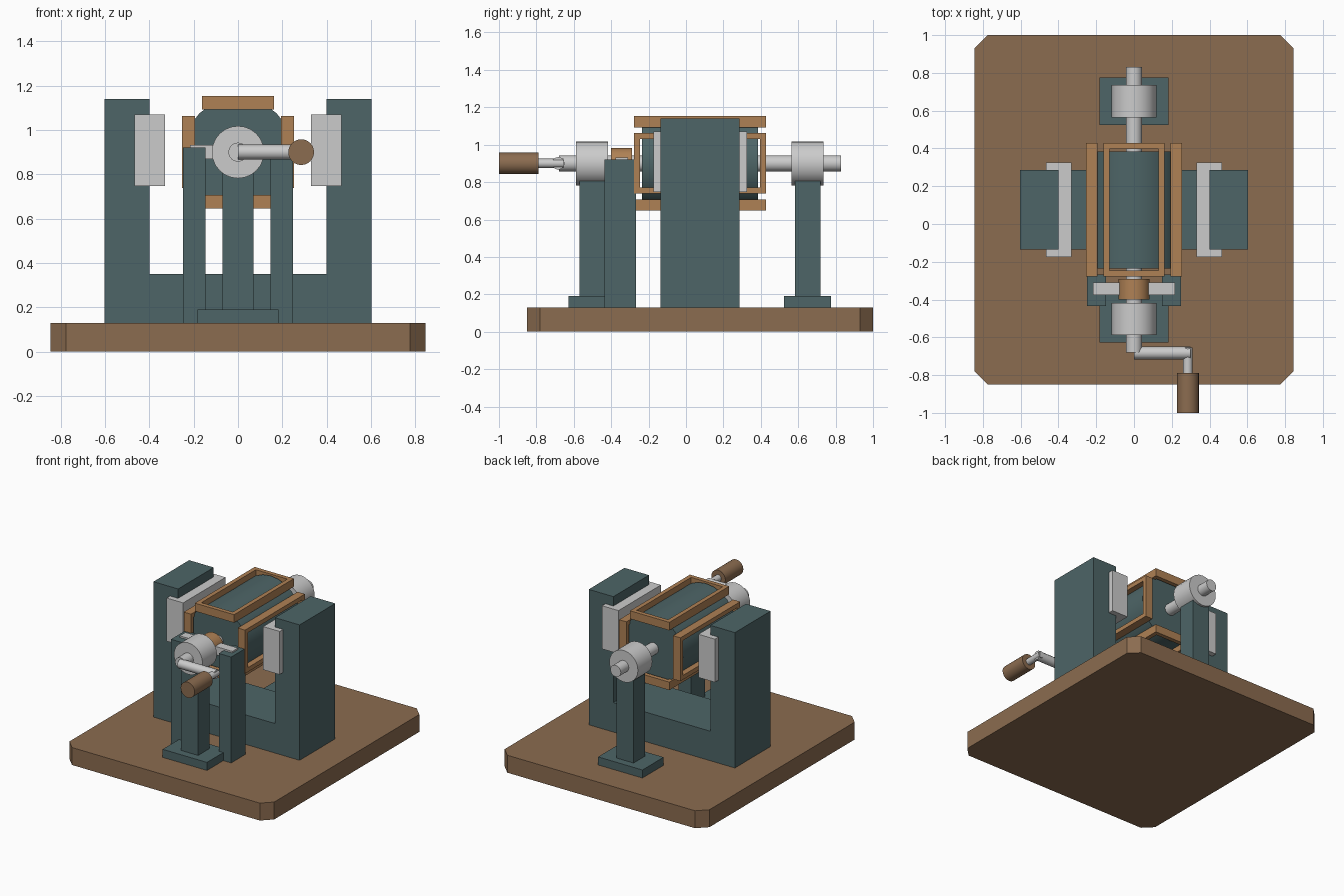
import bpy, bmesh, math
from mathutils import Vector

if "Cube" in bpy.data.objects:
    bpy.data.objects.remove(bpy.data.objects["Cube"])


def material(name, rgb):
    m = bpy.data.materials.new(name)
    m.diffuse_color = (*rgb, 1)
    m.use_nodes = True
    m.node_tree.nodes["Principled BSDF"].inputs["Base Color"].default_value = m.diffuse_color
    return m


WOOD = material("wood", (0.26, 0.15, 0.08))
IRON = material("iron", (0.075, 0.13, 0.135))
COPPER = material("copper", (0.43, 0.22, 0.09))
AXIS_Z = 0.9   # shaft height
MID_Y = 0.075  # centre of the rotor and the magnet


def finish(name, bm, mat):
    bmesh.ops.recalc_face_normals(bm, faces=bm.faces)
    me = bpy.data.meshes.new(name)
    bm.to_mesh(me)
    bm.free()
    ob = bpy.data.objects.new(name, me)
    bpy.context.collection.objects.link(ob)
    if mat:
        me.materials.append(mat)
    return ob


def prism(name, pts, depth, mat=None):
    """Extrude a closed outline (3D points) along a vector."""
    bm = bmesh.new()
    face = bm.faces.new([bm.verts.new(p) for p in pts])
    ext = bmesh.ops.extrude_face_region(bm, geom=[face], use_keep_orig=True)
    moved = [v for v in ext["geom"] if isinstance(v, bmesh.types.BMVert)]
    bmesh.ops.translate(bm, verts=moved, vec=depth)
    return finish(name, bm, mat)


def box(name, x, y, z, mat=None):
    pts = [(x[0], y[0], z[0]), (x[1], y[0], z[0]), (x[1], y[1], z[0]), (x[0], y[1], z[0])]
    return prism(name, pts, (0, 0, z[1] - z[0]), mat)


def rod(name, a, b, r, mat=None, sides=24):
    a, b = Vector(a), Vector(b)
    bm = bmesh.new()
    bmesh.ops.create_cone(bm, cap_ends=True, segments=sides, radius1=r, radius2=r, depth=(b - a).length)
    ob = finish(name, bm, mat)
    ob.rotation_mode = 'QUATERNION'
    ob.rotation_quaternion = (b - a).to_track_quat('Z', 'Y')
    ob.location = (a + b) / 2
    return ob


def axle(name, y0, y1, r, mat=None, sides=24, x=0):
    return rod(name, (x, y0, AXIS_Z), (x, y1, AXIS_Z), r, mat, sides)


# Base board with clipped corners
X, Y0, Y1, C = 0.845, -0.85, 1.0, 0.07
prism("base_board", [(-X + C, Y0, 0), (X - C, Y0, 0), (X, Y0 + C, 0), (X, Y1 - C, 0),
                     (X - C, Y1, 0), (-X + C, Y1, 0), (-X, Y1 - C, 0), (-X, Y0 + C, 0)],
      (0, 0, 0.13), WOOD)

# U-shaped field magnet
prism("magnet_yoke", [(x, MID_Y - 0.21, z) for x, z in
                      [(-0.603, 0.13), (0.603, 0.13), (0.603, 1.14), (0.4, 1.14),
                       (0.4, 0.35), (-0.4, 0.35), (-0.4, 1.14), (-0.603, 1.14)]],
      (0, 0.42, 0), IRON)

# Rotor drum and shaft
axle("rotor_drum", -0.235, 0.385, 0.247, IRON)
axle("shaft", -0.68, 0.83, 0.043)


# Four rectangular coil frames around the drum
def coil(name, angle):
    w, l, t, h = 0.162, 0.353, 0.032, 0.06
    bm = bmesh.new()
    corners = [(-1, -1), (1, -1), (1, 1), (-1, 1)]
    rings = []
    for z in (0.193, 0.193 + h):
        for d in (0, t):
            rings.append([bm.verts.new((sx * (w - d), sy * (l - d), z)) for sx, sy in corners])
    lo_out, lo_in, hi_out, hi_in = rings
    for a, b in ((lo_out, lo_in), (lo_in, hi_in), (hi_in, hi_out), (hi_out, lo_out)):
        for i in range(4):
            j = (i + 1) % 4
            bm.faces.new((a[i], a[j], b[j], b[i]))
    ob = finish(name, bm, COPPER)
    ob.rotation_euler = (0, angle, 0)
    ob.location = (0, MID_Y, AXIS_Z)


for i, side in enumerate(("top", "right", "bottom", "left")):
    coil("coil_" + side, i * math.pi / 2)

# Commutator
axle("commutator", -0.40, -0.29, 0.083, COPPER)

# Bearings on pedestals
for side, yc in (("front", -0.502), ("rear", 0.65)):
    axle(side + "_bearing", yc - 0.085, yc + 0.085, 0.118)
    box(side + "_pedestal_foot", (-0.183, 0.183), (yc - 0.125, yc + 0.125), (0.13, 0.19), IRON)
    box(side + "_pedestal_column", (-0.07, 0.07), (yc - 0.068, yc + 0.068), (0.19, 0.82), IRON)

# Mirrored pole shoes, brushes and brush posts
for side, s in (("left", -1), ("right", 1)):
    def span(a, b):
        return tuple(sorted((s * a, s * b)))
    box(side + "_pole_shoe", span(0.33, 0.466), (MID_Y - 0.25, MID_Y + 0.25), (0.748, 1.07))
    box(side + "_brush_post", span(0.147, 0.248), (-0.435, -0.267), (0.13, 0.92), IRON)
    box(side + "_brush", span(0.075, 0.217), (-0.377, -0.31), (0.87, 0.932))

# Hand crank
rod("crank_arm", (0, -0.683, AXIS_Z), (0.3, -0.683, AXIS_Z), 0.034, sides=12)
axle("crank_pin", -0.79, -0.655, 0.025, sides=12, x=0.285)
axle("crank_grip", -1.0, -0.788, 0.058, WOOD, x=0.285)

# Smooth the round parts, keeping their edges sharp
ROUND = ("drum", "shaft", "commutator", "bearing", "crank")
bpy.ops.object.select_all(action='DESELECT')
for ob in bpy.context.scene.objects:
    if any(k in ob.name for k in ROUND):
        ob.select_set(True)
        bpy.context.view_layer.objects.active = ob
bpy.ops.object.shade_smooth_by_angle(angle=math.radians(35))
